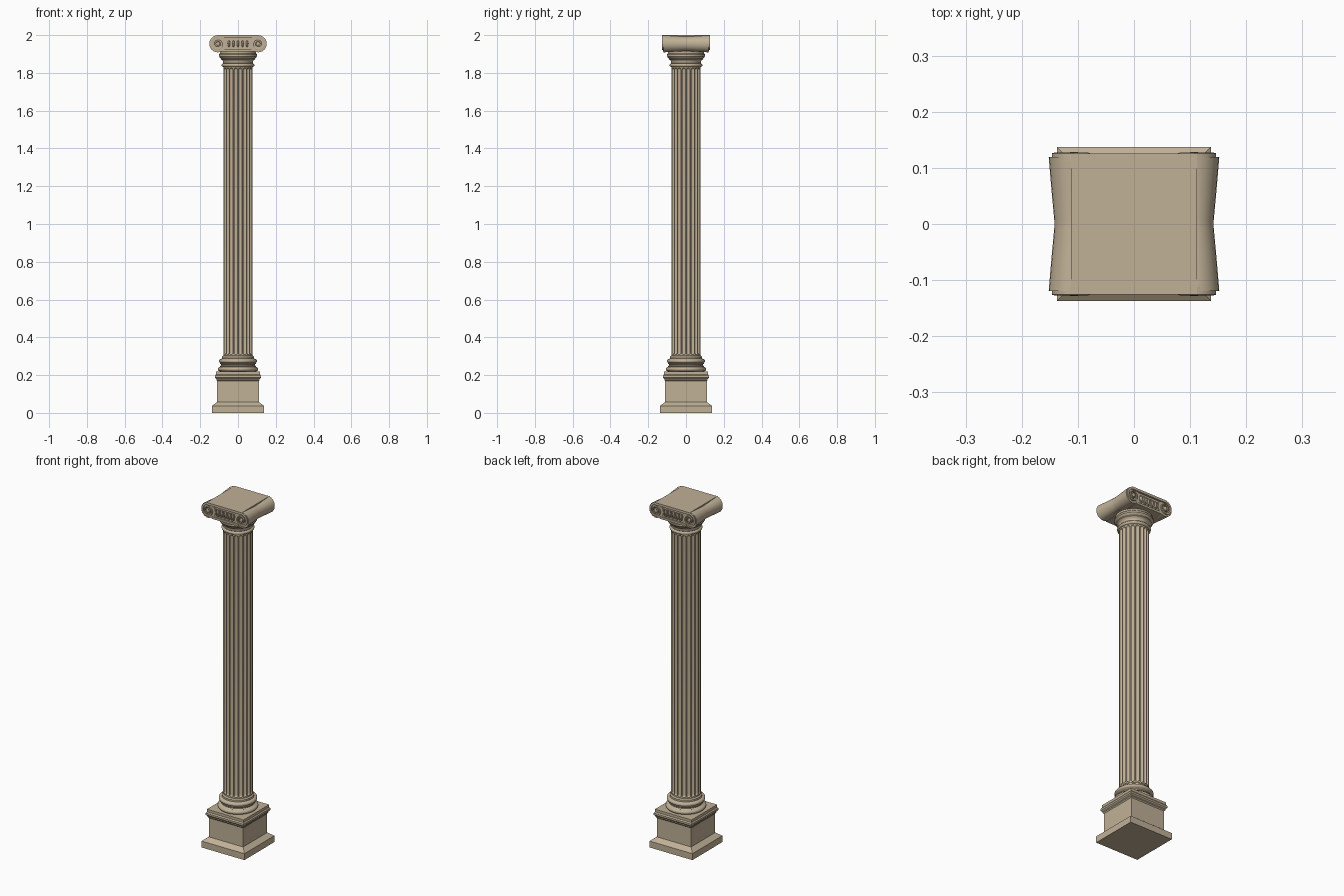
import bpy, bmesh, math

if "Cube" in bpy.data.objects:
    bpy.data.objects.remove(bpy.data.objects["Cube"])

stone = bpy.data.materials.new("warm_sandstone")
stone.diffuse_color = (0.53, 0.44, 0.31, 1)
stone.use_nodes = True
stone.node_tree.nodes["Principled BSDF"].inputs["Base Color"].default_value = stone.diffuse_color


def finish(name, bm, angle=None):
    bmesh.ops.recalc_face_normals(bm, faces=bm.faces[:])
    me = bpy.data.meshes.new(name)
    bm.to_mesh(me)
    bm.free()
    me.materials.append(stone)
    ob = bpy.data.objects.new(name, me)
    bpy.context.collection.objects.link(ob)
    if angle:
        bpy.ops.object.select_all(action='DESELECT')
        ob.select_set(True)
        bpy.context.view_layer.objects.active = ob
        bpy.ops.object.shade_smooth_by_angle(angle=math.radians(angle))
    return ob


def bridge(bm, rings, closed=True, caps=True):
    """Join successive point rings into a skin."""
    vs = [[bm.verts.new(p) for p in r] for r in rings]
    n = len(vs[0])
    for a, b in zip(vs, vs[1:]):
        for i in range(n):
            j = (i + 1) % n
            bm.faces.new((a[i], a[j], b[j], b[i]))
    if caps:
        bm.faces.new(vs[0][::-1])
        bm.faces.new(vs[-1])


def lathe(name, profile, seg=48, square=False, angle=35):
    n = 4 if square else seg
    k, off = (math.sqrt(2), math.pi / 4) if square else (1, 0)
    bm = bmesh.new()
    bridge(bm, [[(r * k * math.cos(off + i * math.tau / n),
                  r * k * math.sin(off + i * math.tau / n), z)
                 for i in range(n)] for r, z in profile])
    return finish(name, bm, None if square else angle)


def add_box(bm, x, y, z0, z1):
    bridge(bm, [[(-x, -y, z), (x, -y, z), (x, y, z), (-x, y, z)] for z in (z0, z1)])


# square pedestal: plinth, die and cornice
lathe("pedestal", [(.1375, 0), (.1375, .037), (.11, .058), (.11, .168), (.115, .174),
                   (.115, .18), (.122, .187), (.122, .197), (.117, .204), (.117, .219)],
      square=True)


# round base: two tori with a hollow between
def torus_arc(r, z0, z1, n=6):
    h = (z1 - z0) / 2
    return [(r - h + h * math.sin(math.pi * i / n), z0 + h - h * math.cos(math.pi * i / n))
            for i in range(n + 1)]


lathe("column_base", [(.1, .215)] + torus_arc(.107, .22, .244)
      + [(.098, .246), (.09, .251), (.09, .257), (.097, .262)]
      + torus_arc(.101, .264, .285) + [(.085, .287), (.085, .297), (.078, .303)])

# fluted shaft with rounded flute ends
FLUTES, SUB, R, DEPTH = 20, 10, .078, .009
Z0, Z1, EA, EB = .295, 1.84, .31, 1.825
ends = [0, .001, .003, .006, .010]
levels = [Z0] + [EA + e for e in ends] + [EB - e for e in reversed(ends)] + [Z1]
rings = []
for z in levels:
    ring = []
    for i in range(FLUTES * SUB):
        u = ((i % SUB) / SUB - .5) / .40
        e = max(0, 1 - min(z - EA, EB - z) / .010)
        d = DEPTH * math.sqrt(max(0, 1 - u * u - e * e)) if EA <= z <= EB else 0
        a = i * math.tau / (FLUTES * SUB)
        ring.append(((R - d) * math.cos(a), (R - d) * math.sin(a), z))
    rings.append(ring)
bm = bmesh.new()
bridge(bm, rings)
finish("fluted_shaft", bm, 30)

# neck rings and echinus under the capital
lathe("capital_neck", [(.078, 1.828)] + torus_arc(.087, 1.832, 1.85)
      + [(.08, 1.852), (.08, 1.862), (.084, 1.868), (.091, 1.873), (.091, 1.877),
         (.096, 1.881), (.101, 1.888), (.101, 1.897), (.095, 1.903), (.095, 1.925)])

# cushion between the volutes: recessed panel, top and bottom borders
bm = bmesh.new()
add_box(bm, .107, .114, 1.914, 1.992)
add_box(bm, .112, .126, 1.986, 2.0)
add_box(bm, .085, .122, 1.912, 1.924)
finish("capital_cushion", bm)

# waisted bolsters at both sides
CX, CZ, VR = .107, 1.954, .046
bm = bmesh.new()
for s in (-1, 1):
    bridge(bm, [[(s * CX + r * math.cos(i * math.tau / 24), y,
                  CZ + (r + .3 * (VR - r)) * math.sin(i * math.tau / 24)) for i in range(24)]
                for y, r in ((-.119, .045), (-.06, .040), (-.006, .035),
                             (.006, .035), (.06, .040), (.119, .045))])
finish("bolsters", bm, 35)

# spiral bands and eyes of the four volutes
bm = bmesh.new()
TURNS, N = 2.4, 72
for s in (-1, 1):
    for f in (-1, 1):
        rings = []
        for i in range(N + 1):
            t = TURNS * i / N
            r = VR * .53 ** t
            w = .27 * r
            a = math.pi / 2 - math.tau * t
            c, q = math.cos(a) * s, math.sin(a)
            rings.append([(s * CX + k * c, f * y, CZ + k * q) for k, y in
                          ((r, .112), (r, .126), (r - w / 2, .1275), (r - w, .126), (r - w, .112))])
        bridge(bm, rings)
        bridge(bm, [[(s * CX + r * math.cos(j * math.tau / 16), f * y,
                      CZ + r * math.sin(j * math.tau / 16)) for j in range(16)]
                    for y, r in ((.112, .011), (.125, .011), (.128, .007))])
finish("volute_spirals", bm, 40)

# egg ornaments with surrounding rims, front and back
bm = bmesh.new()
for f in (-1, 1):
    for k in range(-2, 3):
        x = k * .024
        e = bmesh.ops.create_uvsphere(bm, u_segments=12, v_segments=8, radius=1)["verts"]
        for v in e:
            v.co = (x + v.co.x * .0065, f * .114 + v.co.y * .009, 1.955 + v.co.z * .018)
        rings = []
        for i in range(21):
            a = math.radians(130 + 280 * i / 20)
            c, q = math.cos(a), math.sin(a)
            rings.append([(x + p * c, f * y, 1.955 + (p + .013) * q)
                          for p, y in ((.0115, .112), (.0115, .121), (.009, .121), (.009, .112))])
        bridge(bm, rings)
finish("egg_ornaments", bm, 40)
